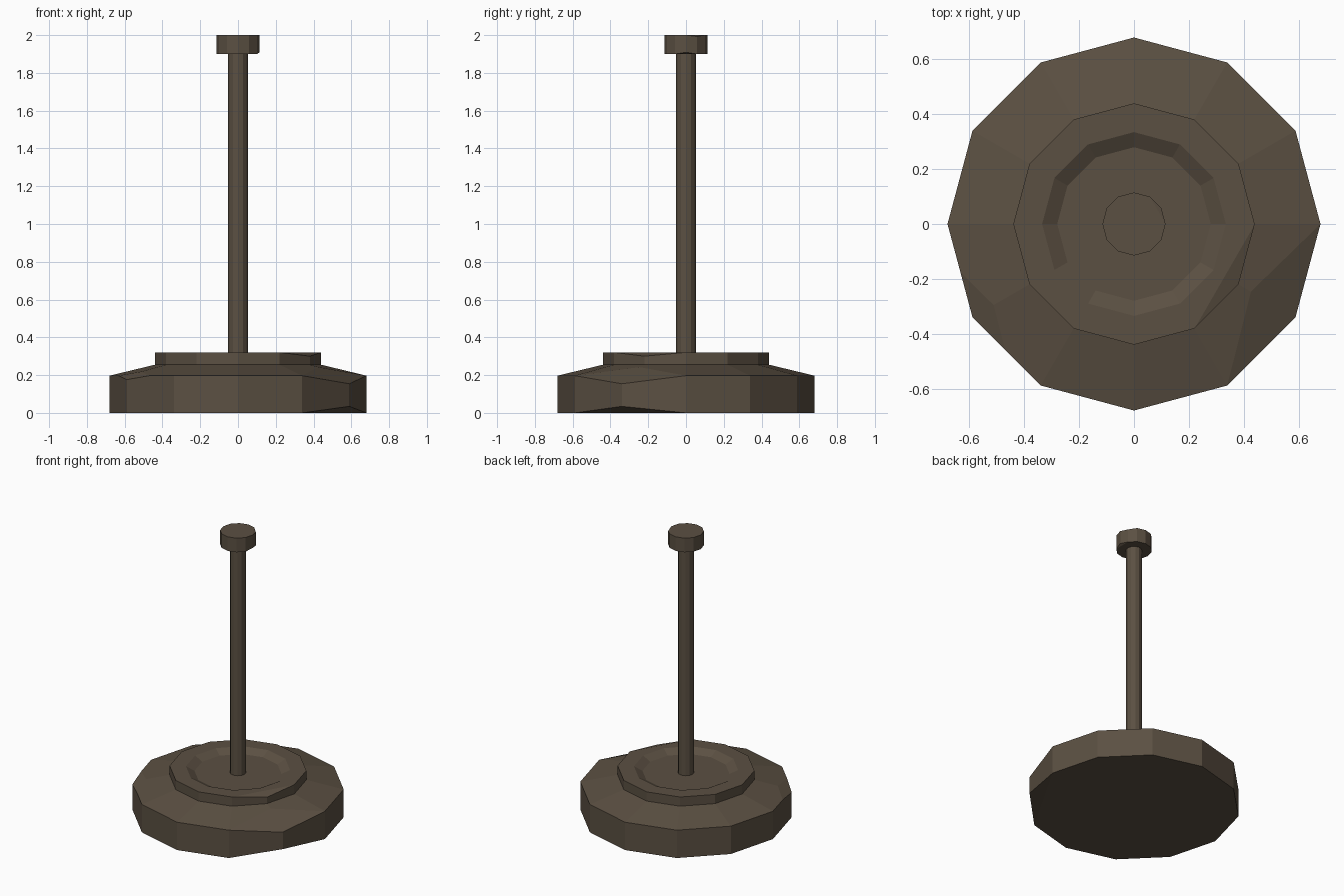
import bpy, bmesh, math
from mathutils import Vector

if "Cube" in bpy.data.objects:
    bpy.data.objects.remove(bpy.data.objects["Cube"])

SIDES = 12
mat = bpy.data.materials.new("dark brown wood")
mat.diffuse_color = (0.105, 0.08, 0.055, 1)
mat.use_nodes = True
mat.node_tree.nodes["Principled BSDF"].inputs["Base Color"].default_value = mat.diffuse_color


def lathe(name, profile, chips=()):
    """Closed 12-sided turning; profile is (radius, z) from bottom to top.
    chips: (angle, radius, z, slope, side) planes that knock off a corner."""
    bm = bmesh.new()
    rings = []
    for r, z in profile:
        rings.append([bm.verts.new((r * math.cos(i * math.tau / SIDES),
                                    r * math.sin(i * math.tau / SIDES), z))
                      for i in range(SIDES)])
    for a, b in zip(rings, rings[1:]):
        for i in range(SIDES):
            j = (i + 1) % SIDES
            bm.faces.new((a[i], a[j], b[j], b[i]))
    bm.faces.new(rings[0][::-1])
    bm.faces.new(rings[-1])
    for ang, r, z, slope, side in chips:
        d = Vector((math.cos(math.radians(ang)), math.sin(math.radians(ang)), 0))
        res = bmesh.ops.bisect_plane(
            bm, geom=bm.verts[:] + bm.edges[:] + bm.faces[:], dist=1e-4,
            plane_co=d * r + Vector((0, 0, z)),
            plane_no=d * slope + Vector((0, 0, side)), clear_outer=True)
        bmesh.ops.holes_fill(bm, edges=[e for e in bm.edges if e.is_boundary], sides=0)
    bmesh.ops.recalc_face_normals(bm, faces=bm.faces[:])
    me = bpy.data.meshes.new(name)
    bm.to_mesh(me)
    bm.free()
    me.materials.append(mat)
    ob = bpy.data.objects.new(name, me)
    bpy.context.collection.objects.link(ob)
    return ob


# Heavy foot with two chipped corners at the front
lathe("base", [(0.68, 0), (0.68, 0.197), (0.44, 0.255)],
      [(-30, 0.589, 0.197, 0.47, 1),
       (-30, 0.589, 0, 0.38, -1),
       (-150, 0.63, 0.2, 0.475, 1)])

# Raised tier with a shallow dish in its top
lathe("upper_tier", [(0.44, 0.25), (0.44, 0.32), (0.335, 0.32), (0.28, 0.29)],
      [(-30, 0.382, 0.32, 0.34, 1)])

# Pole and its cap
lathe("pole", [(0.052, 0.28), (0.052, 1.91)])
lathe("cap", [(0.115, 1.9), (0.115, 2.0)],
      [(30, 0.1, 2.0, 0.5, 1), (0, 0.1, 1.9, 0.6, -1)])
